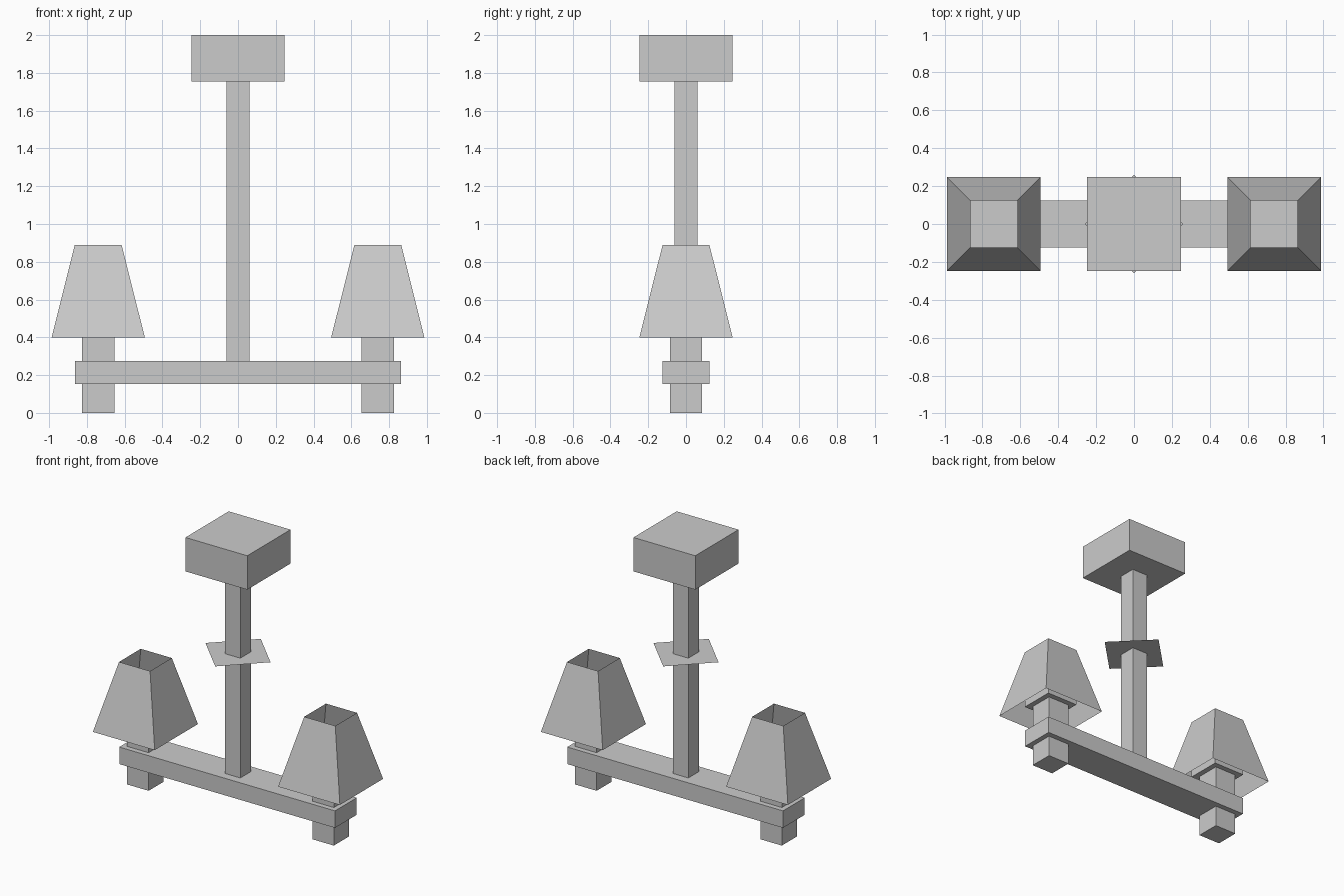
import bpy, bmesh, math
from mathutils import Matrix

if "Cube" in bpy.data.objects:
    bpy.data.objects.remove(bpy.data.objects["Cube"], do_unlink=True)

grey = bpy.data.materials.new("plain grey")
grey.use_nodes = True
colour = (0.6, 0.6, 0.6, 1)
grey.diffuse_color = colour
grey.node_tree.nodes["Principled BSDF"].inputs["Base Color"].default_value = colour


def finish(name, bm):
    mesh = bpy.data.meshes.new(name)
    bm.to_mesh(mesh)
    bm.free()
    mesh.materials.append(grey)
    obj = bpy.data.objects.new(name, mesh)
    bpy.context.collection.objects.link(obj)
    return obj


def box(name, x, half_x, half_y, bottom, top):
    bm = bmesh.new()
    size = Matrix.Diagonal((2 * half_x, 2 * half_y, top - bottom, 1))
    place = Matrix.Translation((x, 0, (bottom + top) / 2))
    bmesh.ops.create_cube(bm, size=1, matrix=place @ size)
    return finish(name, bm)


def shade(name, x, half_bottom, half_top, bottom, top):
    # open four-sided tapered shell
    bm = bmesh.new()
    place = Matrix.Translation((x, 0, (bottom + top) / 2))
    turn = Matrix.Rotation(math.pi / 4, 4, "Z")
    bmesh.ops.create_cone(bm, cap_ends=False, segments=4,
                          radius1=half_bottom * math.sqrt(2),
                          radius2=half_top * math.sqrt(2),
                          depth=top - bottom, matrix=place @ turn)
    return finish(name, bm)


# ceiling mount, rod and crossbar
box("ceiling_mount", 0, 0.247, 0.247, 1.755, 2.0)
box("rod", 0, 0.062, 0.062, 0.275, 1.755)
box("crossbar", 0, 0.862, 0.124, 0.152, 0.275)

# thin diamond collar on the rod
bm = bmesh.new()
bmesh.ops.create_circle(bm, cap_ends=True, segments=4, radius=0.26,
                        matrix=Matrix.Translation((0, 0, 1.14)))
for face in bm.faces:
    if face.normal.z < 0:
        face.normal_flip()
finish("rod_collar", bm)

# lamps at both ends
for side, sign in (("left", 1), ("right", -1)):
    x = 0.74 * sign
    box(side + "_socket", x, 0.086, 0.086, 0.0, 0.46)
    box(side + "_bulb", x, 0.124, 0.124, 0.46, 0.6)
    shade(side + "_shade", x, 0.247, 0.124, 0.398, 0.889)
